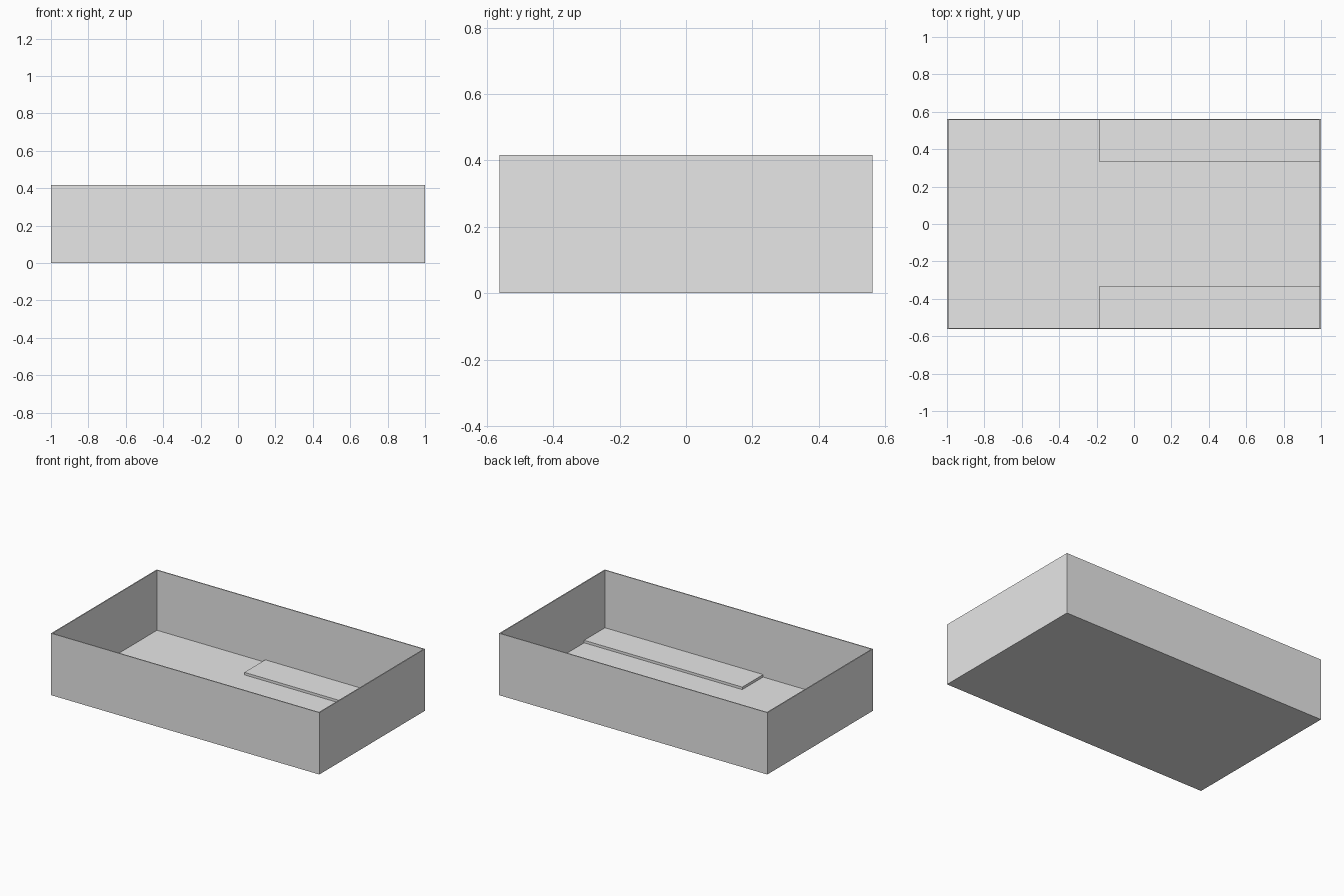
import bpy
import bmesh

if "Cube" in bpy.data.objects:
    bpy.data.objects.remove(bpy.data.objects["Cube"], do_unlink=True)

grey = bpy.data.materials.new("light_grey")
grey.use_nodes = True
grey.diffuse_color = (0.8, 0.8, 0.8, 1)
grey.node_tree.nodes["Principled BSDF"].inputs["Base Color"].default_value = (0.8, 0.8, 0.8, 1)

LENGTH, WIDTH, HEIGHT = 2.0, 1.125, 0.417
WALL, FLOOR = 0.007, 0.012
STEP_TOP, SLOPE = 0.029, 0.017
X, Y = LENGTH / 2, WIDTH / 2


def box(name, low, high, shape=None):
    """Box between two corners; shape may move its vertices."""
    bm = bmesh.new()
    bmesh.ops.create_cube(bm, size=1)
    for v in bm.verts:
        for i in range(3):
            v.co[i] = high[i] if v.co[i] > 0 else low[i]
        if shape:
            shape(v.co)
    mesh = bpy.data.meshes.new(name)
    bm.to_mesh(mesh)
    bm.free()
    mesh.materials.append(grey)
    obj = bpy.data.objects.new(name, mesh)
    bpy.context.collection.objects.link(obj)
    return obj


# Floor panel
box("floor", (-X + WALL, -Y + WALL, 0), (X - WALL, Y - WALL, FLOOR))

# Long walls, with the end walls fitted between them
box("front_wall", (-X, -Y, 0), (X, -Y + WALL, HEIGHT))
box("back_wall", (-X, Y - WALL, 0), (X, Y, HEIGHT))
box("right_wall", (-X, -Y + WALL, 0), (-X + WALL, Y - WALL, HEIGHT))
box("left_wall", (X - WALL, -Y + WALL, 0), (X, Y - WALL, HEIGHT))


# Low platforms with two sloped edges, in the corners at +x
STEP_X, STEP_Y = -0.203, 0.317


def slope_edges(co):
    if co.z > FLOOR:
        if co.x < 0:
            co.x += SLOPE
        if abs(co.y) < STEP_Y + SLOPE:
            co.y += SLOPE if co.y > 0 else -SLOPE


for name, y0, y1 in (("front_platform", -Y + WALL, -STEP_Y),
                     ("back_platform", STEP_Y, Y - WALL)):
    box(name, (STEP_X, y0, FLOOR), (X - WALL, y1, STEP_TOP), slope_edges)
